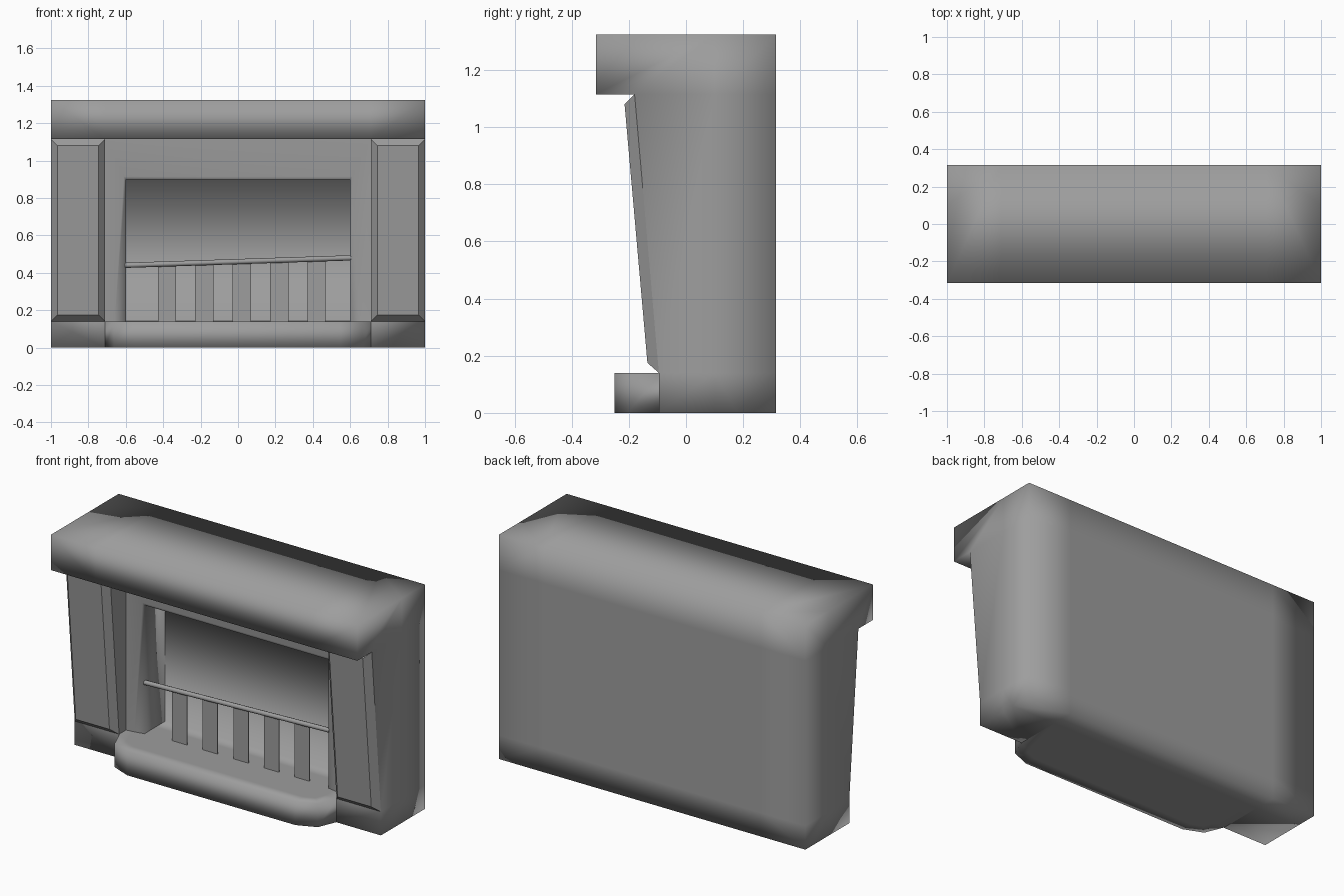
import bpy, bmesh, math
from mathutils import Vector

if "Cube" in bpy.data.objects:
    bpy.data.objects.remove(bpy.data.objects["Cube"])

stone = bpy.data.materials.new("dark_grey")
stone.diffuse_color = (0.34, 0.34, 0.34, 1)
stone.use_nodes = True
stone.node_tree.nodes["Principled BSDF"].inputs["Base Color"].default_value = stone.diffuse_color


def make(name, polys, sharp=None, recalc=True, side_cut=None):
    """Smooth mesh from a list of polygons, welded, with optional sharp edges."""
    bm = bmesh.new()
    for poly in polys:
        bm.faces.new([bm.verts.new(p) for p in poly])
    bmesh.ops.remove_doubles(bm, verts=bm.verts[:], dist=1e-4)
    if side_cut is not None:
        faces = [f for f in bm.faces if all(abs(v.co.x) > 0.999 for v in f.verts)]
        geom = faces + list({e for f in faces for e in f.edges}) \
            + list({v for f in faces for v in f.verts})
        bmesh.ops.bisect_plane(bm, geom=geom, dist=1e-5,
                               plane_co=(0, side_cut, 0), plane_no=(0, 1, 0))
    if recalc:
        bmesh.ops.recalc_face_normals(bm, faces=bm.faces[:])
    for f in bm.faces:
        f.smooth = True
    if sharp:
        for e in bm.edges:
            if sharp(e):
                e.smooth = False
    me = bpy.data.meshes.new(name)
    bm.to_mesh(me)
    bm.free()
    me.materials.append(stone)
    ob = bpy.data.objects.new(name, me)
    bpy.context.collection.objects.link(ob)
    return ob


def strip(path, x0, x1, closed=True):
    n = len(path) if closed else len(path) - 1
    pts = [(path[i], path[(i + 1) % len(path)]) for i in range(n)]
    return [[(x0, *a), (x1, *a), (x1, *b), (x0, *b)] for a, b in pts]


# Surround: two leaning pillars with raised panels, back panel and mantel in one piece
Y, WALL, TOP, SHELF, FLOOR, PX = 0.315, 0.18, 1.325, 1.115, 0.14, 0.71
lean = [(-0.095, 0), (-0.095, FLOOR), (-0.18, SHELF)]
mantel = [(-Y, SHELF), (-Y, TOP), (Y, TOP), (Y, SHELF)]
rest = mantel + [(Y, FLOOR), (Y, 0), (WALL, 0)]
polys = strip([(WALL, SHELF), lean[-1]] + rest, -PX, PX)
for s in (-1, 1):
    polys += [q for i, q in enumerate(strip(lean + rest, s * PX, s)) if i != 1]
    polys.append([(s * PX, *p) for p in lean + [(WALL, SHELF), (WALL, 0)]])
    sides = [lean[:2] + [(Y, FLOOR), (Y, 0), (WALL, 0)],
             lean[1:] + [(Y, SHELF), (Y, FLOOR)],
             [lean[-1]] + mantel]
    polys += [[(s, *p) for p in side] for side in sides]
    # chamfered panel on the pillar front
    c = 0.035
    outer = [(s * PX, *lean[1]), (s, *lean[1]), (s, *lean[2]), (s * PX, *lean[2])]
    a, b = s * (PX + c), s * (1 - c)
    face = [(a, -0.135, 0.175), (b, -0.135, 0.175), (b, -0.215, 1.08), (a, -0.215, 1.08)]
    polys.append(face)
    polys += [[outer[i], outer[(i + 1) % 4], face[(i + 1) % 4], face[i]] for i in range(4)]


def pillar_edge(e):
    front = [v.co.y < -0.09 and 0.1 < v.co.z < SHELF + 0.01 and v.co.y > -0.3
             for v in e.verts]
    inner = [abs(abs(v.co.x) - PX) < 1e-3 and v.co.y < 0.2 and v.co.z < SHELF + 0.01
             and v.co.y > -0.3 for v in e.verts]
    return all(front) or all(inner)


make("surround", polys, sharp=pillar_edge, side_cut=0.1)

# Inner frame around the opening, softly rolled towards its inner edge
OX, OZ = 0.6, 0.9


def arch(x, z, y, top_x=None):
    t = top_x or x
    return [(-x, y, FLOOR), (-t, y, z), (t, y, z), (x, y, FLOOR)]


loops = [arch(PX, SHELF, -0.03), arch(OX + 0.004, OZ + 0.015, -0.02),
         arch(OX, OZ, -0.012), arch(OX, OZ, WALL), arch(PX, SHELF, WALL)]
loops[1][0], loops[1][3] = (-0.66, -0.023, FLOOR), (0.66, -0.023, FLOOR)
loops[1][1], loops[1][2] = (-0.61, -0.02, OZ + 0.015), (0.61, -0.02, OZ + 0.015)
polys = []
for i in range(5):
    a, b = loops[i], loops[(i + 1) % 5]
    polys += [[a[k], a[k + 1], b[k + 1], b[k]] for k in range(3)]
polys += [[lp[k] for lp in loops] for k in (0, 3)]
make("opening_frame", polys, sharp=lambda e: all(
    abs(v.co.x) > 0.7 or v.co.z > 1.1 or v.co.z < 0.141 for v in e.verts))

# Firebox lining: floor, back and ceiling as one soft sheet
lining = [(-0.01, 0.142), (0.09, 0.142), (0.177, 0.142), (0.177, 0.898), (-0.01, 0.898)]
make("firebox_lining", strip(lining, -OX, OX, closed=False), recalc=False)


# Hearth slab with rounded front corners
def slab_outline(inset, z):
    r, cx, cy = 0.16 - inset, PX - 0.16, -0.25 + 0.16
    arc = [(cx + r * math.sin(t), cy - r * math.cos(t))
           for t in [math.radians(a) for a in (0, 45, 90)]]
    half = arc + [(PX - inset, WALL)]
    return ([(x, y, z) for x, y in half]
            + [(-x, y, z) for x, y in reversed(half)])


rings = [slab_outline(0.07, 0), slab_outline(0, 0),
         slab_outline(0, FLOOR), slab_outline(0.07, FLOOR)]
polys = [rings[0], rings[3]]
for a, b in zip(rings, rings[1:]):
    n = len(a)
    polys += [[a[k], a[(k + 1) % n], b[(k + 1) % n], b[k]] for k in range(n)]
make("hearth_slab", polys, sharp=lambda e: all(
    v.co.y > 0.17 or (abs(v.co.x) > 0.7 and v.co.y > -0.1) for v in e.verts))

# Slightly tilted grate rail
start, end = Vector((-0.605, -0.005, 0.44)), Vector((0.605, -0.005, 0.48))
bpy.ops.mesh.primitive_cylinder_add(vertices=8, radius=0.014, depth=(end - start).length,
                                    location=(start + end) / 2)
rail = bpy.context.object
rail.name = "grate_rail"
rail.rotation_euler = (end - start).to_track_quat('Z', 'Y').to_euler()
rail.data.materials.append(stone)
bpy.ops.object.shade_smooth_by_angle(angle=math.radians(50))

# Flat grate slats from the floor up to the rail
for i in range(5):
    x = -0.38 + 0.2 * i
    h = 0.46 + x * 0.033 - FLOOR
    bpy.ops.mesh.primitive_cube_add(size=1, location=(x, 0, FLOOR + h / 2))
    slat = bpy.context.object
    slat.name = f"grate_slat_{i + 1}"
    slat.scale = (0.098, 0.005, h)
    slat.data.materials.append(stone)
